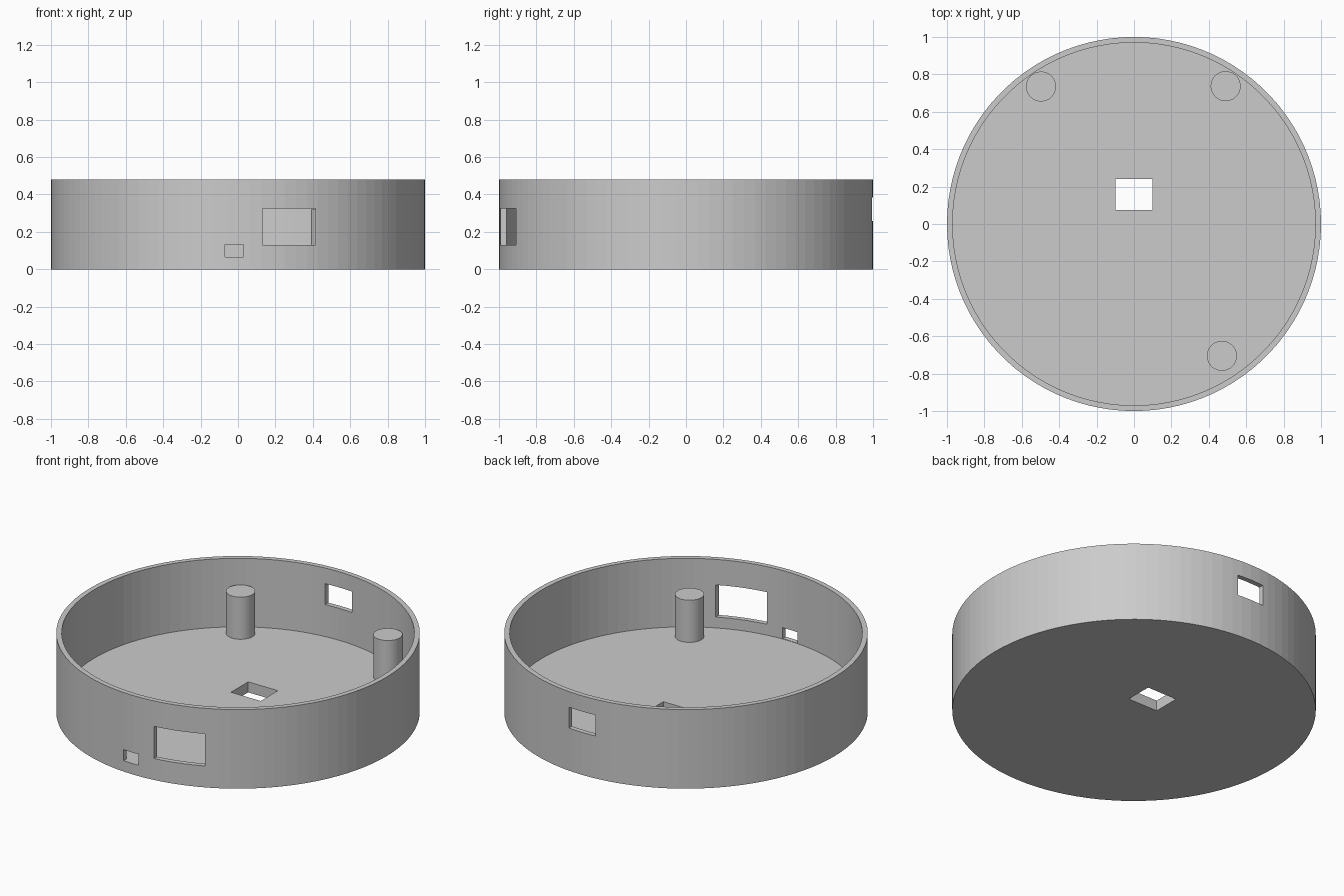
import bpy

if "Cube" in bpy.data.objects:
    bpy.data.objects.remove(bpy.data.objects["Cube"], do_unlink=True)

HEIGHT = 0.48
FLOOR = 0.064
INNER_RADIUS = 0.97
POST_RADIUS = 0.08
POST_TOP = 0.32

grey = bpy.data.materials.new("plain grey")
grey.use_nodes = True
colour = (0.6, 0.6, 0.6, 1)
grey.diffuse_color = colour
grey.node_tree.nodes["Principled BSDF"].inputs["Base Color"].default_value = colour


def cylinder(name, radius, low, high, x=0, y=0, sides=100):
    bpy.ops.mesh.primitive_cylinder_add(
        vertices=sides, radius=radius, depth=high - low, location=(x, y, (low + high) / 2))
    obj = bpy.context.object
    obj.name = name
    obj.data.materials.append(grey)
    return obj


def box(name, low, high):
    centre = [(a + b) / 2 for a, b in zip(low, high)]
    bpy.ops.mesh.primitive_cube_add(size=1, location=centre)
    obj = bpy.context.object
    obj.name = name
    obj.scale = [b - a for a, b in zip(low, high)]
    obj.data.materials.append(grey)
    return obj


def cut(target, cutter):
    cutter.hide_render = True
    mod = target.modifiers.new(cutter.name, "BOOLEAN")
    mod.operation = "DIFFERENCE"
    mod.solver = "EXACT"
    mod.object = cutter
    bpy.context.view_layer.objects.active = target
    bpy.ops.object.modifier_apply(modifier=mod.name)
    bpy.data.objects.remove(cutter, do_unlink=True)


# Round open tray: thin wall on a flat floor
tray = cylinder("round_tray", 1, 0, HEIGHT)
cut(tray, cylinder("hollow", INNER_RADIUS, FLOOR, HEIGHT + 0.2))

# Openings through the wall and the floor
cut(tray, box("front_window", (0.13, -1.1, 0.13), (0.415, -0.8, 0.325)))
cut(tray, box("front_port", (-0.07, -1.1, FLOOR + 0.002), (0.03, -0.8, 0.133)))
cut(tray, box("back_window", (-0.09, 0.8, 0.258), (0.09, 1.1, 0.385)))
cut(tray, box("floor_hole", (-0.1, 0.075, -0.1), (0.1, 0.24, 0.2)))

# Three posts standing on the floor
posts = {
    "back_right_post": (-0.497, 0.735),
    "back_left_post": (0.49, 0.737),
    "front_left_post": (0.47, -0.705),
}
for name, (x, y) in posts.items():
    cylinder(name, POST_RADIUS, FLOOR - 0.02, POST_TOP, x, y, sides=64)
